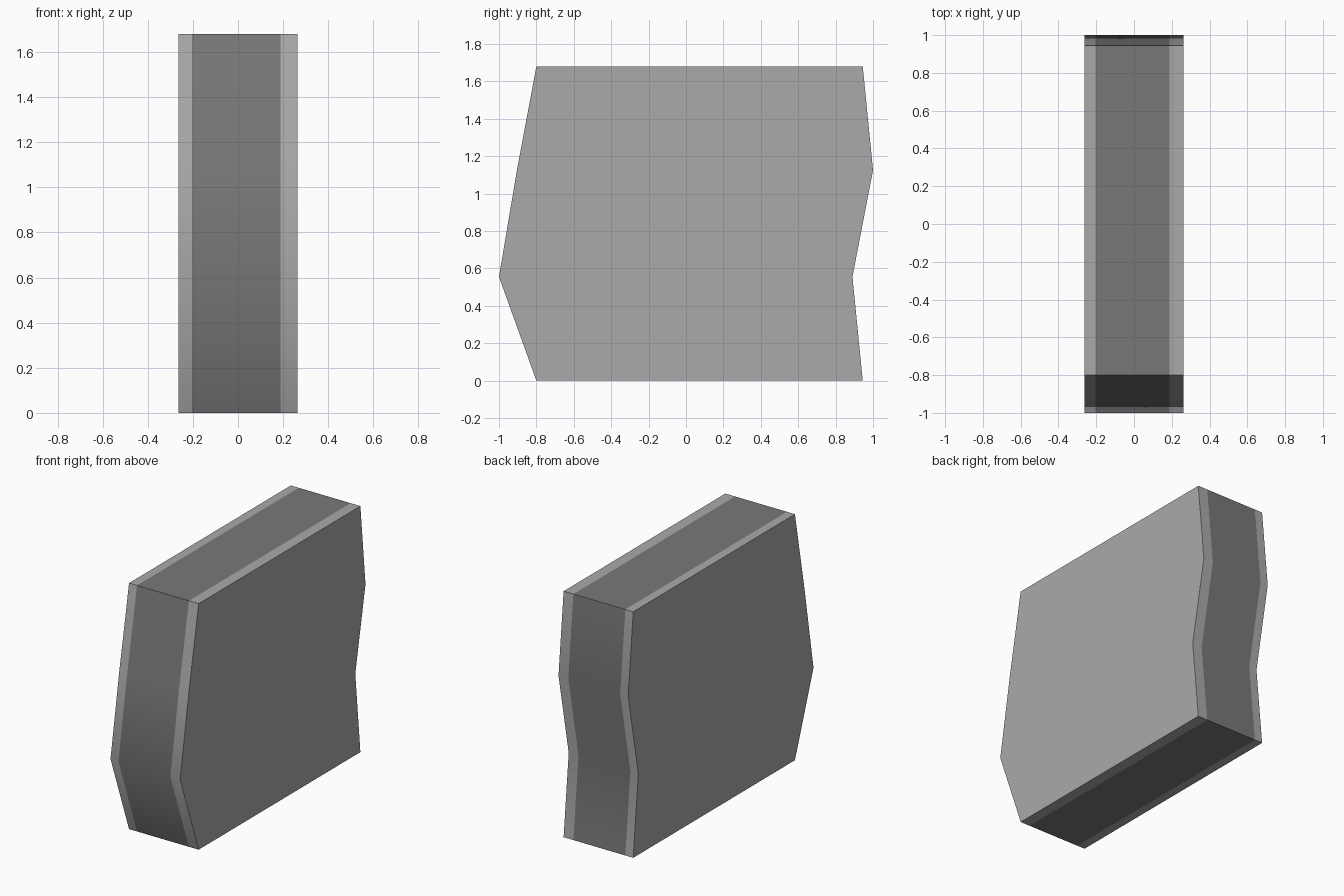
import bpy
import bmesh
import math

if "Cube" in bpy.data.objects:
    bpy.data.objects.remove(bpy.data.objects["Cube"])


def material(name, rgb):
    m = bpy.data.materials.new(name)
    m.diffuse_color = (*rgb, 1.0)
    m.use_nodes = True
    m.node_tree.nodes["Principled BSDF"].inputs["Base Color"].default_value = m.diffuse_color
    return m


# Side outline (y, z), counter-clockwise seen from +x
PROFILE = [(-0.80, 0.0), (0.945, 0.0), (0.89, 0.555), (1.0, 1.125),
           (0.945, 1.68), (-0.80, 1.68), (-0.905, 1.12), (-1.0, 0.555)]
# Outer sides and the borders of the dark centre band
STATIONS = [-0.263, -0.203, 0.189, 0.263]

bm = bmesh.new()
rings = [[bm.verts.new((x, y, z)) for y, z in PROFILE] for x in STATIONS]

# Rim: light edge strips with a dark band in the middle
n = len(PROFILE)
for s, (a, b) in enumerate(zip(rings, rings[1:])):
    for i in range(n):
        j = (i + 1) % n
        face = bm.faces.new((a[i], a[j], b[j], b[i]))
        face.material_index = 1 if s == 1 else 0

# Flat side panels
bm.faces.new(rings[0][::-1])
bm.faces.new(rings[-1])
bmesh.ops.recalc_face_normals(bm, faces=bm.faces)

mesh = bpy.data.meshes.new("slab_block")
bm.to_mesh(mesh)
bm.free()
mesh.materials.append(material("light grey", (0.41, 0.40, 0.40)))
mesh.materials.append(material("dark grey", (0.195, 0.188, 0.19)))

block = bpy.data.objects.new("slab_block", mesh)
bpy.context.collection.objects.link(block)

# Soft bends on front and back, crisp corners elsewhere
bpy.context.view_layer.objects.active = block
block.select_set(True)
bpy.ops.object.shade_smooth_by_angle(angle=math.radians(40))
